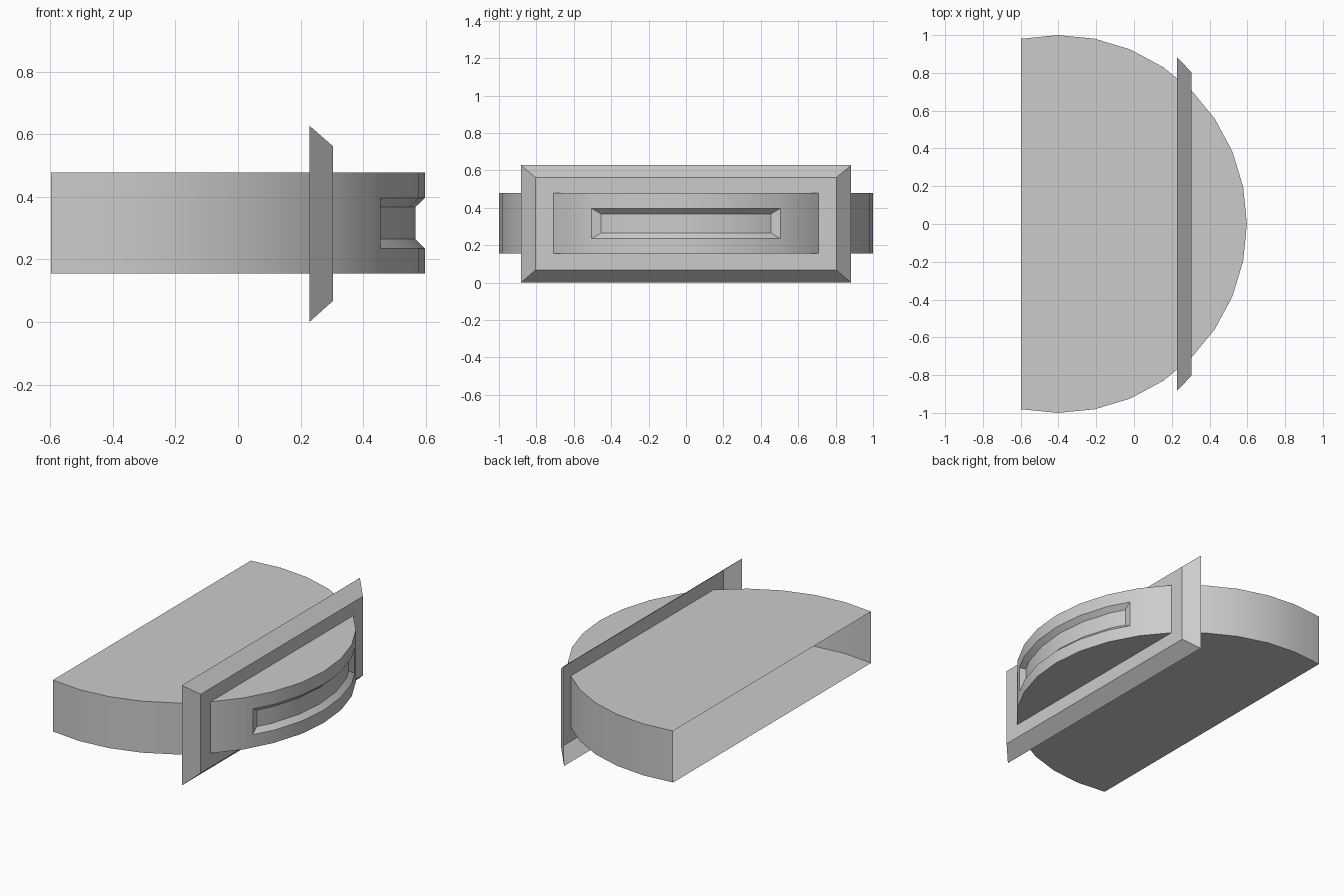
import bpy, bmesh
from math import sin, cos, radians

if "Cube" in bpy.data.objects:
    bpy.data.objects.remove(bpy.data.objects["Cube"])

CX = -0.4025             # centre of the 32-sided curve
Z = [0.155, 0.235, 0.397, 0.478]
SLOT_Y, FLOOR_Y, FLOOR_R = 0.505, 0.455, 0.97


def arc(kmax, r=1.0):
    return [(CX + r * cos(radians(11.25 * k)), r * sin(radians(11.25 * k)))
            for k in range(-kmax, kmax + 1)]


def on_arc(y, r=1.0):
    """Point of the faceted curve at a given y."""
    pts = arc(8, r)
    for a, b in zip(pts, pts[1:]):
        if a[1] <= y <= b[1]:
            t = (y - a[1]) / (b[1] - a[1])
            return (a[0] + t * (b[0] - a[0]), y)


def bridge(bm, a, b):
    """Quads between two closed loops."""
    for i in range(len(a)):
        j = (i + 1) % len(a)
        bm.faces.new([bm.verts.new(p) for p in (a[i], a[j], b[j], b[i])])


def strip(bm, a, b, z0, z1):
    """Upright quad standing on the segment a-b."""
    bm.faces.new([bm.verts.new(p) for p in
                  ((*a, z0), (*b, z0), (*b, z1), (*a, z1))])


def finish(bm, name):
    bmesh.ops.remove_doubles(bm, verts=bm.verts, dist=0.0001)
    me = bpy.data.meshes.new(name)
    bm.to_mesh(me)
    bm.free()
    ob = bpy.data.objects.new(name, me)
    bpy.context.collection.objects.link(ob)
    bpy.ops.object.select_all(action='DESELECT')
    ob.select_set(True)
    bpy.context.view_layer.objects.active = ob
    bpy.ops.object.shade_smooth_by_angle(angle=radians(30))


# Curved shell, open at the back, with a recessed slot in its wall
bm = bmesh.new()
outer = [on_arc(-SLOT_Y)] + arc(2) + [on_arc(SLOT_Y)]
inner = [on_arc(-FLOOR_Y, FLOOR_R)] + arc(2, FLOOR_R) + [on_arc(FLOOR_Y, FLOOR_R)]
full = arc(9)
outline = full[:7] + outer + full[12:]
for a, b in zip(outline, outline[1:]):
    in_slot = abs(a[1] + b[1]) / 2 < SLOT_Y and a in outer and b in outer
    for i in range(3):
        if not (in_slot and i == 1):
            strip(bm, a, b, Z[i], Z[i + 1])
bm.faces.new([bm.verts.new((*p, Z[3])) for p in outline])
bm.faces.new([bm.verts.new((*p, Z[0])) for p in reversed(outline)])

# Slot: bevelled rim and floor
zf0, zf1 = 0.265, 0.368
rim = [(*p, Z[1]) for p in outer] + [(*p, Z[2]) for p in reversed(outer)]
floor = [(*p, zf0) for p in inner] + [(*p, zf1) for p in reversed(inner)]
n = len(outer)
for i in range(2 * n):
    bm.faces.new([bm.verts.new(p) for p in
                  (rim[i], rim[(i + 1) % (2 * n)], floor[(i + 1) % (2 * n)], floor[i])])
for a, b in zip(inner, inner[1:]):
    strip(bm, a, b, zf0, zf1)
finish(bm, "curved_shell")


# Bevelled frame plate, open behind
def rect(x, y, z0, z1):
    return [(x, -y, z0), (x, y, z0), (x, y, z1), (x, -y, z1)]


bm = bmesh.new()
back = rect(0.228, 0.883, 0.0, 0.628)
front = rect(0.304, 0.804, 0.068, 0.562)
hole = rect(0.304, 0.707, Z[0], Z[3])
bridge(bm, back, front)
bridge(bm, front, hole)
finish(bm, "frame_plate")
